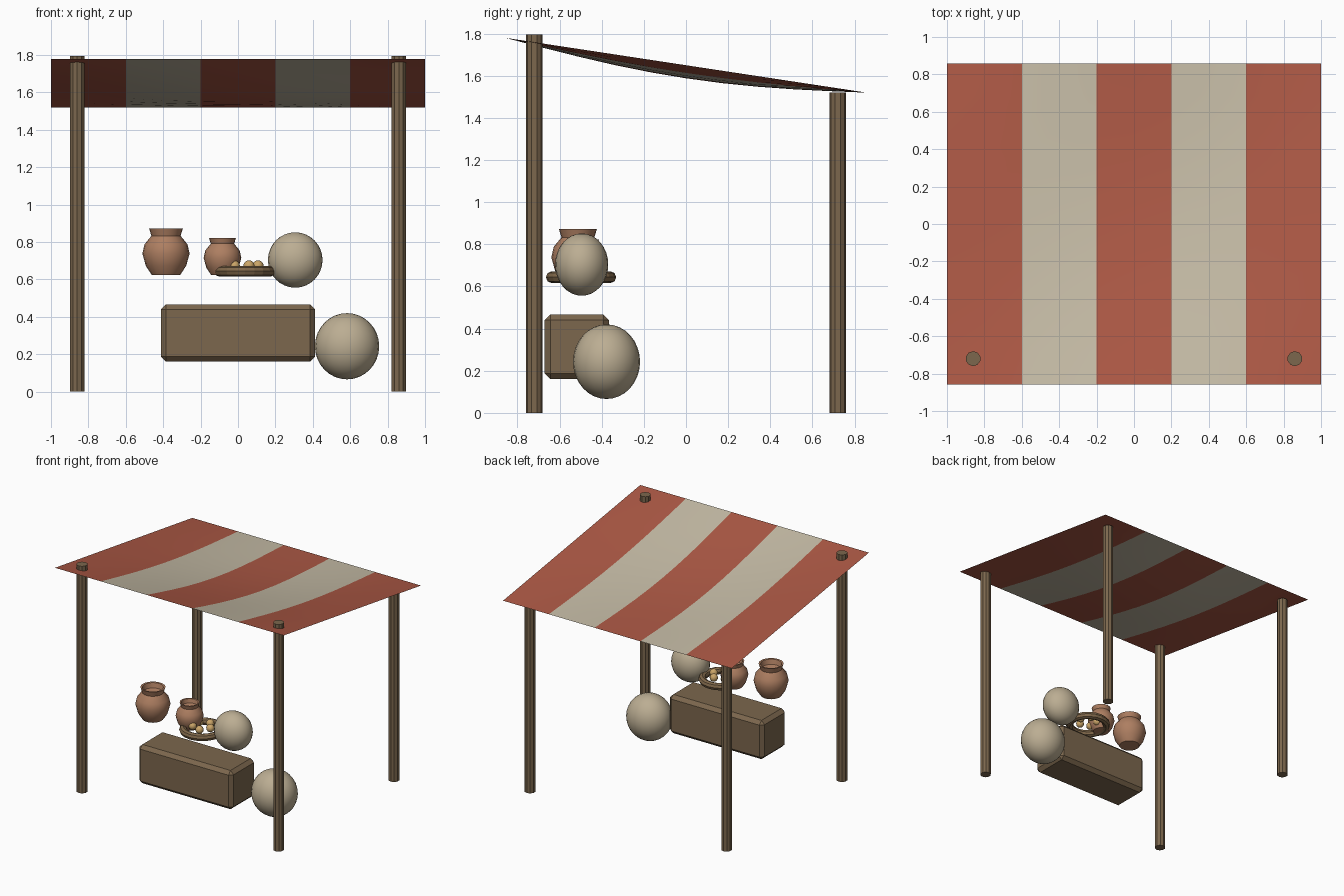
import bpy, bmesh, math

if "Cube" in bpy.data.objects:
    bpy.data.objects.remove(bpy.data.objects["Cube"])


def material(name, rgb):
    m = bpy.data.materials.new(name)
    m.diffuse_color = (*rgb, 1)
    m.use_nodes = True
    m.node_tree.nodes["Principled BSDF"].inputs["Base Color"].default_value = m.diffuse_color
    return m


WOOD = material("wood", (0.20, 0.135, 0.075))
RED = material("red_cloth", (0.42, 0.10, 0.06))
CREAM = material("cream_cloth", (0.56, 0.50, 0.38))
SACK = material("sackcloth", (0.50, 0.42, 0.29))
CLAY = material("clay", (0.42, 0.21, 0.12))
WICKER = material("wicker", (0.22, 0.14, 0.07))
FRUIT = material("fruit", (0.60, 0.38, 0.14))


def finish(name, mat, smooth=None):
    ob = bpy.context.object
    ob.name = name
    ob.data.materials.append(mat)
    if smooth:
        bpy.ops.object.shade_smooth_by_angle(angle=math.radians(smooth))
    return ob


def mesh_object(name, bm, mats):
    me = bpy.data.meshes.new(name)
    bm.to_mesh(me)
    bm.free()
    for m in mats:
        me.materials.append(m)
    ob = bpy.data.objects.new(name, me)
    bpy.context.collection.objects.link(ob)
    return ob


# Posts: tall at the front, short at the back
for end, y, h in (("front", -0.72, 1.795), ("back", 0.72, 1.52)):
    for side, x in (("left", -0.86), ("right", 0.86)):
        bpy.ops.mesh.primitive_cylinder_add(vertices=10, radius=0.04, depth=h,
                                            location=(x, y, h / 2))
        finish(f"{end}_{side}_post", WOOD)

# Striped awning: sloping sheet that sags in the middle
NX, NY = 10, 10
bm = bmesh.new()
grid = []
for j in range(NY + 1):
    v = j / NY
    row = []
    for i in range(NX + 1):
        u = i / NX
        sag = 0.062 * math.sin(math.pi * u) * math.sin(math.pi * v)
        row.append(bm.verts.new((2 * u - 1, 1.714 * (v - 0.5), 1.78 - 0.26 * v - sag)))
    grid.append(row)
for j in range(NY):
    for i in range(NX):
        f = bm.faces.new((grid[j][i], grid[j][i + 1], grid[j + 1][i + 1], grid[j + 1][i]))
        f.material_index = (i // 2) % 2
        f.smooth = True
mesh_object("awning", bm, (RED, CREAM))

# Chamfered crate
bpy.ops.mesh.primitive_cube_add(size=1, location=(0, -0.518, 0.314))
crate = bpy.context.object
crate.scale = (0.825, 0.306, 0.306)
bpy.ops.object.transform_apply(location=False, rotation=False, scale=True)
finish("crate", WOOD)
bev = crate.modifiers.new("chamfer", "BEVEL")
bev.width = 0.027
bev.segments = 1

# Sacks
for name, loc, size in (("large_sack", (0.583, -0.377, 0.243), (0.172, 0.159, 0.177)),
                        ("small_sack", (0.306, -0.495, 0.704), (0.146, 0.126, 0.148))):
    bpy.ops.mesh.primitive_uv_sphere_add(segments=24, ring_count=16, radius=1, location=loc)
    bpy.context.object.scale = size
    finish(name, SACK, 60)

# Clay pots: lathed profile with a hollow neck
POT = [(0, 0), (0.075, 0), (0.108, 0.05), (0.126, 0.115), (0.115, 0.165),
       (0.078, 0.21), (0.09, 0.249), (0.076, 0.247), (0.066, 0.21), (0, 0.19)]


def pot(name, x, y, s):
    bm = bmesh.new()
    vs = [bm.verts.new((r, 0, z)) for r, z in POT]
    es = [bm.edges.new(p) for p in zip(vs, vs[1:])]
    bmesh.ops.spin(bm, geom=vs + es, cent=(0, 0, 0), axis=(0, 0, 1),
                   angle=2 * math.pi, steps=20, use_duplicate=False)
    bmesh.ops.remove_doubles(bm, verts=bm.verts[:], dist=1e-4)
    bmesh.ops.recalc_face_normals(bm, faces=bm.faces[:])
    ob = mesh_object(name, bm, (CLAY,))
    ob.location = (x, y, 0.623)
    ob.scale = (s, s, s)
    bpy.ops.object.select_all(action='DESELECT')
    ob.select_set(True)
    bpy.context.view_layer.objects.active = ob
    bpy.ops.object.shade_smooth_by_angle(angle=math.radians(40))


pot("large_pot", -0.385, -0.513, 1.0)
pot("small_pot", -0.083, -0.485, 0.8)

# Basket ring with fruit
CX, CY = 0.037, -0.498
bpy.ops.mesh.primitive_torus_add(major_segments=20, minor_segments=8, major_radius=0.139,
                                 minor_radius=0.028, location=(CX, CY, 0.644))
finish("basket", WICKER)
for k in range(5):
    a = 2 * math.pi * k / 5
    bpy.ops.mesh.primitive_uv_sphere_add(
        segments=12, ring_count=8, radius=0.03,
        location=(CX + 0.07 * math.cos(a), CY + 0.07 * math.sin(a), 0.672))
    finish(f"fruit_{k + 1}", FRUIT, 60)
